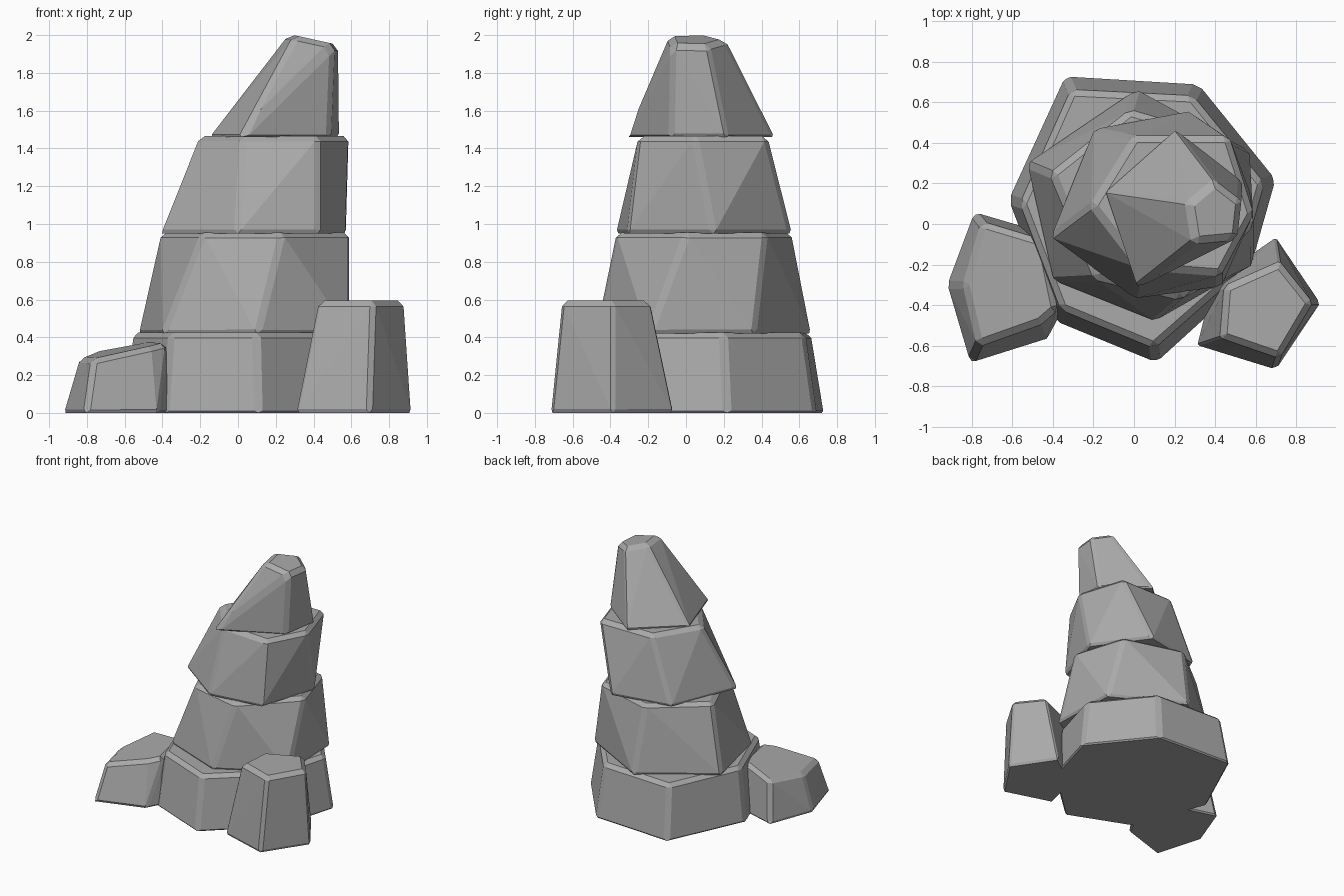
import bpy, bmesh, math

if "Cube" in bpy.data.objects:
    bpy.data.objects.remove(bpy.data.objects["Cube"])

# One stone colour
stone = bpy.data.materials.new("grey_stone")
stone.diffuse_color = (0.40, 0.40, 0.40, 1.0)
stone.use_nodes = True
stone.node_tree.nodes["Principled BSDF"].inputs["Base Color"].default_value = stone.diffuse_color


def rock(name, bottom, z0, top, z1, slope=(0, 0), bevel=0.028):
    """Faceted stone: hull of a lower and an upper outline, the top
    tilted by slope, with narrow chamfers on its sharp edges."""
    bm = bmesh.new()
    for x, y in bottom:
        bm.verts.new((x, y, z0))
    for x, y in top:
        bm.verts.new((x, y, z1 + slope[0] * x + slope[1] * y))
    bmesh.ops.convex_hull(bm, input=bm.verts[:])
    bmesh.ops.dissolve_limit(bm, angle_limit=math.radians(2),
                             verts=bm.verts[:], edges=bm.edges[:])
    bmesh.ops.recalc_face_normals(bm, faces=bm.faces[:])
    # bottom rim gets a fine chamfer, upper edges a wider one
    weight = bm.edges.layers.float.new("bevel_weight_edge")
    for e in bm.edges:
        if len(e.link_faces) == 2 and e.calc_face_angle() > math.radians(24):
            low = all(v.co.z < z0 + 0.001 for v in e.verts)
            e[weight] = 0.4 if low else 1.0
    mesh = bpy.data.meshes.new(name)
    bm.to_mesh(mesh)
    bm.free()
    mesh.materials.append(stone)
    obj = bpy.data.objects.new(name, mesh)
    bpy.context.collection.objects.link(obj)
    mod = obj.modifiers.new("chamfer", 'BEVEL')
    mod.limit_method = 'WEIGHT'
    mod.width = bevel
    mod.segments = 1
    return obj


# Stacked tiers, from the ground up
rock("base_tier",
     [(-.34, .73), (.32, .69), (.70, .22), (.56, -.275), (.11, -.685),
      (-.39, -.48), (-.62, .12)], 0,
     [(-.31, .66), (.29, .63), (.64, .20), (.51, -.25), (.10, -.61),
      (-.36, -.42), (-.56, .10)], .425)
rock("second_tier",
     [(.01, .665), (-.53, .30), (-.40, -.28), (.10, -.48), (.59, -.20),
      (.57, .36)], .42,
     [(-.02, .56), (-.41, .25), (-.19, -.27), (.23, -.37), (.59, .00),
      (.46, .42)], .955)
rock("third_tier",
     [(-.415, -.065), (-.20, .47), (.28, .56), (.575, .15), (.43, -.31),
      (.0, -.37)], .95,
     [(-.21, .09), (.0, .43), (.47, .43), (.59, .05), (.43, -.25),
      (.03, -.22)], 1.465)
rock("peak",
     [(-.15, .16), (.20, .47), (.535, .21), (.49, -.08), (.01, -.32)], 1.46,
     [(.27, .10), (.40, .21), (.53, .11), (.51, -.07), (.30, -.09)],
     2.065, slope=(-.22, 0))

# Side boulders
rock("right_boulder",
     [(.31, -.60), (.70, -.72), (.92, -.39), (.70, -.065), (.39, -.28)], 0,
     [(.43, -.56), (.72, -.66), (.88, -.39), (.72, -.19), (.45, -.31)], .595)
rock("left_boulder",
     [(-.81, -.69), (-.43, -.57), (-.35, -.42), (-.45, -.04), (-.79, .06),
      (-.925, -.30)], 0,
     [(-.77, -.60), (-.46, -.49), (-.38, -.42), (-.45, -.08), (-.75, .01),
      (-.84, -.30)], .475, slope=(.20, .06))
